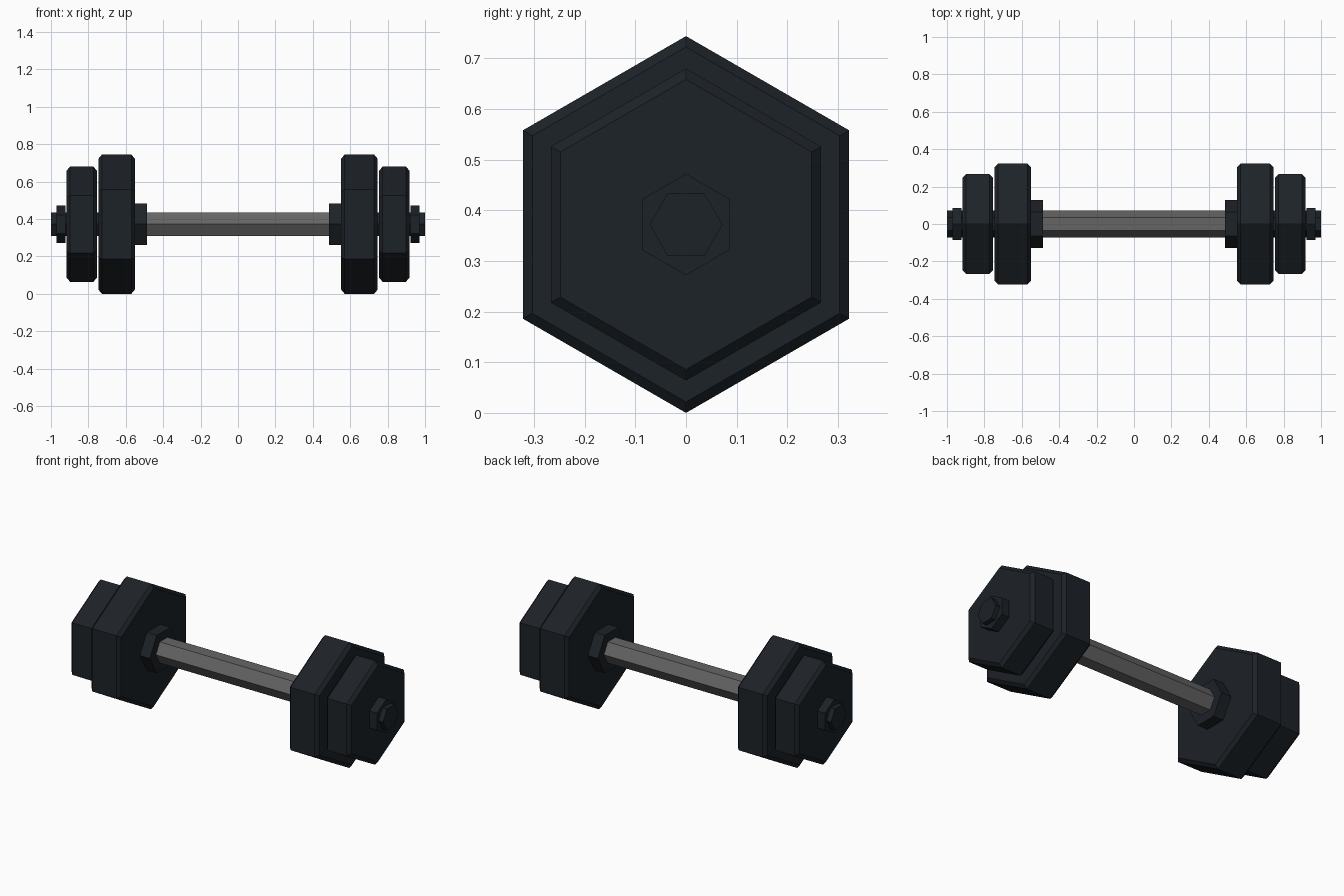
import bpy, bmesh
from math import sin, cos, pi

if "Cube" in bpy.data.objects:
    bpy.data.objects.remove(bpy.data.objects["Cube"])

CZ = 0.372  # height of the bar axis


def material(name, rgb):
    m = bpy.data.materials.new(name)
    m.diffuse_color = (*rgb, 1)
    m.use_nodes = True
    m.node_tree.nodes["Principled BSDF"].inputs["Base Color"].default_value = m.diffuse_color
    return m


BLACK = material("black_rubber", (0.012, 0.016, 0.021))
STEEL = material("grey_steel", (0.13, 0.13, 0.13))


def hex_solid(name, profile, point_up, mat, mirror=True):
    """Six-sided solid along x from (x, radius) rings, capped at both ends."""
    bm = bmesh.new()
    start = pi / 2 if point_up else 0
    rings = [[bm.verts.new((x, r * cos(start + i * pi / 3), r * sin(start + i * pi / 3)))
              for i in range(6)] for x, r in profile]
    for a, b in zip(rings, rings[1:]):
        for i in range(6):
            j = (i + 1) % 6
            bm.faces.new((a[i], a[j], b[j], b[i]))
    bm.faces.new(rings[0])
    bm.faces.new(rings[-1])
    bmesh.ops.recalc_face_normals(bm, faces=bm.faces)
    mesh = bpy.data.meshes.new(name)
    bm.to_mesh(mesh)
    bm.free()
    mesh.materials.append(mat)
    ob = bpy.data.objects.new(name, mesh)
    ob.location.z = CZ
    bpy.context.collection.objects.link(ob)
    if mirror:
        ob.modifiers.new("Mirror", 'MIRROR')
    return ob


def plate(name, x0, x1, r, c=0.018):
    """Weight plate with chamfered rims."""
    hex_solid(name, [(x0, r - 1.2 * c), (x0 + c, r), (x1 - c, r), (x1, r - 1.2 * c)], True, BLACK)


# Grip
hex_solid("handle", [(-0.487, 0.072), (0.487, 0.072)], False, STEEL, mirror=False)

# Bar ends running through the plates
hex_solid("bar_ends", [(0.487, 0.072), (1.0, 0.072)], False, BLACK)

# Inner collars
hex_solid("inner_collars", [(0.487, 0.129), (0.553, 0.129)], False, BLACK)

# Weight plates
plate("large_plates", 0.552, 0.746, 0.372)
plate("small_plates", 0.755, 0.916, 0.308)

# End nuts
hex_solid("end_nuts", [(0.921, 0.1), (0.971, 0.1)], True, BLACK)
